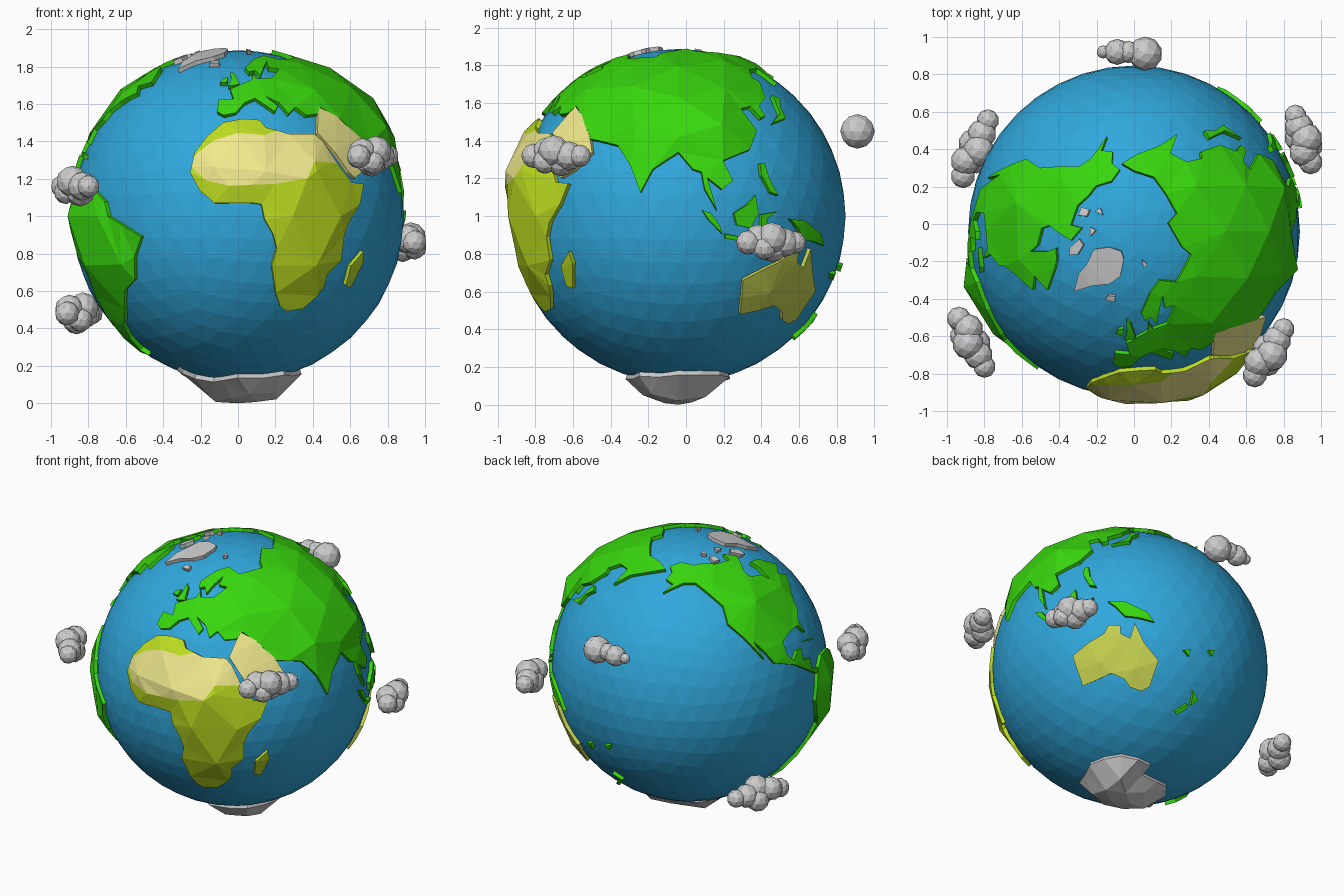
import bpy, bmesh, math
from mathutils import Vector
from mathutils.geometry import delaunay_2d_cdt, intersect_point_line

if "Cube" in bpy.data.objects:
    bpy.data.objects.remove(bpy.data.objects["Cube"])

CENTRE, R, COAST = Vector((0, -0.04, 1.0)), 0.887, 0.022


def material(name, rgb):
    m = bpy.data.materials.new(name)
    m.diffuse_color = (*rgb, 1)
    m.use_nodes = True
    m.node_tree.nodes["Principled BSDF"].inputs["Base Color"].default_value = m.diffuse_color
    return m


BLUE = material("ocean_blue", (0.03, 0.39, 0.72))
GREEN = material("land_green", (0.04, 0.68, 0.004))
LIME = material("savanna_lime", (0.50, 0.72, 0.015))
OLIVE = material("outback_olive", (0.56, 0.64, 0.08))
SAND = material("desert_sand", (0.87, 0.82, 0.27))


def finish(bm, name, mats=(), loc=CENTRE):
    me = bpy.data.meshes.new(name)
    bm.to_mesh(me)
    bm.free()
    ob = bpy.data.objects.new(name, me)
    ob.location = loc
    for m in mats:
        me.materials.append(m)
    bpy.context.collection.objects.link(ob)
    return ob


def direction(lon, lat):
    a, b = math.radians(lon), math.radians(lat)
    return Vector((math.sin(a) * math.cos(b), -math.cos(a) * math.cos(b), math.sin(b)))


def ring(points):
    """Longitude/latitude outline to unit vectors, long edges subdivided."""
    dirs = [direction(*p) for p in zip(points[::2], points[1::2])]
    out = []
    for a, b in zip(dirs, dirs[1:] + dirs[:1]):
        n = max(1, math.ceil((b - a).length / 0.2))
        out += [a.lerp(b, i / n).normalized() for i in range(n)]
    return out


def inside(p, poly):
    hit = False
    for a, b in zip(poly, poly[1:] + poly[:1]):
        if (a.y > p.y) != (b.y > p.y) and p.x < a.x + (b.x - a.x) * (p.y - a.y) / (b.y - a.y):
            hit = not hit
    return hit


def coast_distance(p, poly):
    best = 9
    for a, b in zip(poly, poly[1:] + poly[:1]):
        q, t = intersect_point_line(p, a, b)
        best = min(best, (p - a.lerp(b, min(1, max(0, t)))).length)
    return best * 2 * R


def lattice(level):
    """Coarse sphere points that give the facets inside each landmass."""
    tmp = bmesh.new()
    bmesh.ops.create_icosphere(tmp, subdivisions=level, radius=1)
    out = [v.co.normalized() for v in tmp.verts]
    tmp.free()
    return out


LATTICE = {3: lattice(3), 4: lattice(4)}


def land(name, points, mats=(), peak=0.0, fade=True, desert=None, level=3, span=0.2):
    outline = ring(points)
    mid = sum(outline, Vector()).normalized()
    rot = mid.rotation_difference(Vector((0, 0, 1)))

    def flat(v):
        p = rot @ v
        return Vector((p.x, p.y)) / (1 + p.z)

    def loop_edges(start, n):
        return [(start + i, start + (i + 1) % n) for i in range(n)]

    poly = [flat(v) for v in outline]
    pts, edges = list(poly), loop_edges(0, len(poly))
    sand = [flat(v) for v in ring(desert)] if desert else []
    edges += loop_edges(len(pts), len(sand))
    pts += sand
    for v in LATTICE[level]:
        if v.dot(mid) > -0.5:
            p = flat(v)
            if inside(p, poly) and coast_distance(p, poly) > 0.05:
                pts.append(p)
    verts, _, faces = delaunay_2d_cdt(pts, edges, [], 0, 1e-5)[:3]
    bm = bmesh.new()
    for p in verts:
        k = 1 + p.length_squared
        u = rot.inverted() @ Vector((2 * p.x / k, 2 * p.y / k, 2 / k - 1))
        h = peak * min(1, coast_distance(p, poly) / span)
        if fade:
            h *= 1 - u.z * u.z
        bm.verts.new(u * (R + COAST + h))
    bm.verts.ensure_lookup_table()
    for f in faces:
        c = sum((verts[i] for i in f), Vector((0, 0))) / len(f)
        if inside(c, poly):
            face = bm.faces.new([bm.verts[i] for i in f])
            face.material_index = int(bool(sand) and inside(c, sand))
    bmesh.ops.delete(bm, geom=[v for v in bm.verts if not v.link_faces], context='VERTS')
    # Coastal cliffs down into the ocean
    rim = [(e.link_loops[0].vert, e.link_loops[0].link_loop_next.vert)
           for e in bm.edges if e.is_boundary]
    low = {v: bm.verts.new(v.co.normalized() * (R - 0.025)) for pair in rim for v in pair}
    for a, b in rim:
        bm.faces.new((b, a, low[a], low[b]))
    return finish(bm, name, mats)


# Ocean
bm = bmesh.new()
bmesh.ops.create_icosphere(bm, subdivisions=4, radius=R)
finish(bm, "ocean", [BLUE])

# Continents (longitude, latitude pairs)
land("africa", [-17, 15, -16, 22, -12, 28, -6, 33.5, 2, 35, 9, 34.5, 11, 31.5, 20, 29, 31, 29,
                34, 26, 38, 18, 43, 11.5, 49, 11, 46, 4, 41, -2, 39, -7, 39, -15, 34, -20,
                34, -24, 32, -28, 27, -33, 20, -34, 17, -32, 14.5, -27, 12, -17, 13.5, -11, 12, -6,
                9, -1, 8, 4, 5, 4.5, -4, 4.5, -8, 4.5, -13, 8.5], [LIME, SAND], 0.066,
     desert=[-18, 18, -14.5, 22, -9, 26, 0, 28.5, 10, 28, 18, 31, 33, 31, 40, 18,
             27, 18, 23, 12, 12, 10.5, -3, 10, -11, 12])
land("arabia", [32.5, 29.5, 38, 40, 46, 36, 54, 28, 57, 22, 51, 16, 45, 13, 42.5, 15, 38, 22],
     [SAND], 0.04)
land("eurasia", [-9, 38, -6, 36.5, -1, 37.5, 3, 42, 8, 44, 16, 38, 18, 40.5, 13, 45, 19, 42,
                 22, 37, 26, 40, 30, 36.5, 36, 37, 39, 40, 47, 35, 54, 27, 67, 24.5, 73, 17,
                 77, 8, 81, 16, 90, 22, 95, 16, 98, 15, 99, 9, 103, 2, 100, 13, 105, 9, 109, 12,
                 106, 19, 117, 23, 122, 30, 118, 39, 123, 40, 126, 35, 129, 36, 128, 40, 135, 44,
                 140, 52, 137, 54, 143, 59, 155, 59.5, 156, 51, 163, 58, 178, 63, 190, 66,
                 180, 69, 160, 70, 140, 73, 113, 74, 104, 78, 72, 72.5, 68, 68.5, 40, 67,
                 28, 71, 15, 68, 5, 61, 7, 58, 11, 59, 14, 56, 18, 61, 24, 65.5, 22, 61, 29, 60,
                 20, 54.5, 11, 54, 9, 57, 8, 53.5, -4, 48.5, -2, 43.5, -9, 43.5], [GREEN], 0.09)
land("north_america", [-167, 68, -156, 71, -140, 69.5, -128, 70, -115, 68.5, -96, 68, -94, 72,
                       -82, 68, -87, 65, -94, 60, -92, 57, -82, 55, -79, 51.5, -77, 58, -78, 62,
                       -70, 61, -65, 59, -56, 52, -66, 50, -60, 46.5, -66, 44, -70, 42, -75, 38,
                       -76, 35, -81, 31, -80, 25.5, -83, 29.5, -90, 29.5, -97, 27, -97, 21,
                       -94, 18, -90, 21, -87, 21, -88, 16, -83, 15, -83, 10, -77, 8.5, -80, 7,
                       -86, 11, -94, 16, -105, 20, -109, 26, -113, 31, -110, 23, -118, 34,
                       -124, 40, -124, 48, -132, 55, -140, 60, -150, 60, -164, 54.5, -158, 59,
                       -165, 61, -162, 65], [GREEN], 0.06)
land("south_america", [-78, 8, -72, 12, -62, 10.5, -52, 5, -50, 0, -44, -2.5, -35, -7, -39, -14,
                       -41, -22, -48, -26, -53, -33, -58, -38, -62, -40, -66, -46, -69, -52,
                       -66, -55, -73, -53, -75, -46, -73, -37, -71, -20, -76, -14, -81, -5,
                       -80, 1], [GREEN], 0.075)
land("australia", [114, -22, 122, -18, 129, -15, 131, -11.5, 136, -12, 136, -15.5, 140, -17.5,
                   142, -11, 146, -19, 153, -26, 150, -37, 146, -39, 140, -37.5, 137, -34,
                   131, -31.5, 124, -33.5, 116, -35], [OLIVE], 0.02)
land("antarctica", [-58, -65, -66, -69, -75, -72, -100, -73, -130, -75, -155, -78, 165, -78,
                    168, -72, 150, -70, 130, -68, 110, -68, 90, -68, 70, -70, 50, -69, 30, -72,
                    0, -72, -20, -75, -40, -77, -60, -73, -60, -68],
     peak=0.091, fade=False, level=4, span=0.13)
land("greenland", [-45, 60, -53, 66, -55, 70, -66, 75, -58, 80, -33, 82, -20, 80, -17, 74,
                   -25, 70, -38, 66], peak=0.02, fade=False)

# Islands
land("madagascar", [44, -24, 44, -17, 49, -12, 50, -16, 47, -25], [LIME])
ISLANDS = {
    "britain": [-5, 50, 1, 51, 0, 53, -2, 57, -5, 58.5, -4, 54],
    "ireland": [-10, 52, -6, 52, -6, 55, -9, 54],
    "japan": [131, 33, 140, 35, 141, 40, 145, 43.5, 141, 45, 138, 37],
    "philippines": [120, 18, 122, 18, 123, 13, 126, 7, 123, 8, 120, 14],
    "borneo": [109, 1, 114, 4, 117, 7, 118, 1, 115, -4, 110, -3],
    "sumatra": [98, 2, 101, 1, 104, -3, 105, -6, 100, -1],
    "java": [106, -6, 112, -7, 112, -8.5, 106, -7.5],
    "sulawesi": [119, 0.5, 125, 1.5, 121, -1, 123, -5, 119, -4],
    "new_guinea": [131, -1, 138, -1.5, 147, -6, 150, -10, 143, -8.5, 138, -8, 134, -3.5],
    "new_zealand_north": [173, -35, 178, -38, 175, -41, 174, -38],
    "new_zealand_south": [172.5, -41, 174, -42, 169, -46.5, 167, -45.5],
    "pacific_island_west": [164, -20, 167, -19, 167, -22],
    "pacific_island_east": [176, -17, 179, -16, 178, -19],
    "cuba": [-84, 22.5, -77, 21.5, -75, 20, -80, 21.5],
}
for name, pts in ISLANDS.items():
    land(name, pts, [GREEN])
ARCTIC = {
    "baffin": [-70, 66, -68, 69, -75, 72, -82, 71, -76, 67],
    "iceland": [-23, 64, -15, 64.5, -16, 66.5, -22, 66],
    "victoria_island": [-115, 70, -106, 70, -108, 73, -116, 73],
    "banks_island": [-125, 76, -117, 75, -118, 78],
    "devon_island": [-96, 75, -84, 75, -92, 77],
    "svalbard": [14, 77, 22, 78, 16, 80],
}
for name, pts in ARCTIC.items():
    land(name, pts)

# Clouds: overlapping puffs (along, across, up, radius)
LUMPY = [(-.14, 0, 0, .065), (-.07, .02, .02, .078), (0, -.02, .025, .085), (.02, .02, -.03, .078),
         (.08, 0, 0, .078), (.15, 0, 0, .06), (-.05, -.03, -.03, .065)]
TAPER = [(.06, 0, 0, .092), (-.03, .01, .01, .06), (-.09, .01, 0, .07), (-.165, .01, 0, .035)]


def cloud(name, centre, angle, puffs, size=1):
    bm = bmesh.new()
    c, s = math.cos(math.radians(angle)), math.sin(math.radians(angle))
    for a, b, up, r in puffs:
        new = bmesh.ops.create_icosphere(bm, subdivisions=2, radius=r)["verts"]
        bmesh.ops.translate(bm, verts=new, vec=Vector((a * c - b * s, a * s + b * c, up)) * size)
    finish(bm, name, loc=centre)


cloud("cloud_west", (-.87, -.63, 1.16), -62, LUMPY)
cloud("cloud_south_west", (-.85, .40, .48), 66, LUMPY, 1.12)
cloud("cloud_east", (.72, -.69, 1.32), 58, LUMPY)
cloud("cloud_south_east", (.905, .45, .86), 108, LUMPY, 0.9)
cloud("cloud_back", (0, .91, 1.45), 0, TAPER)
